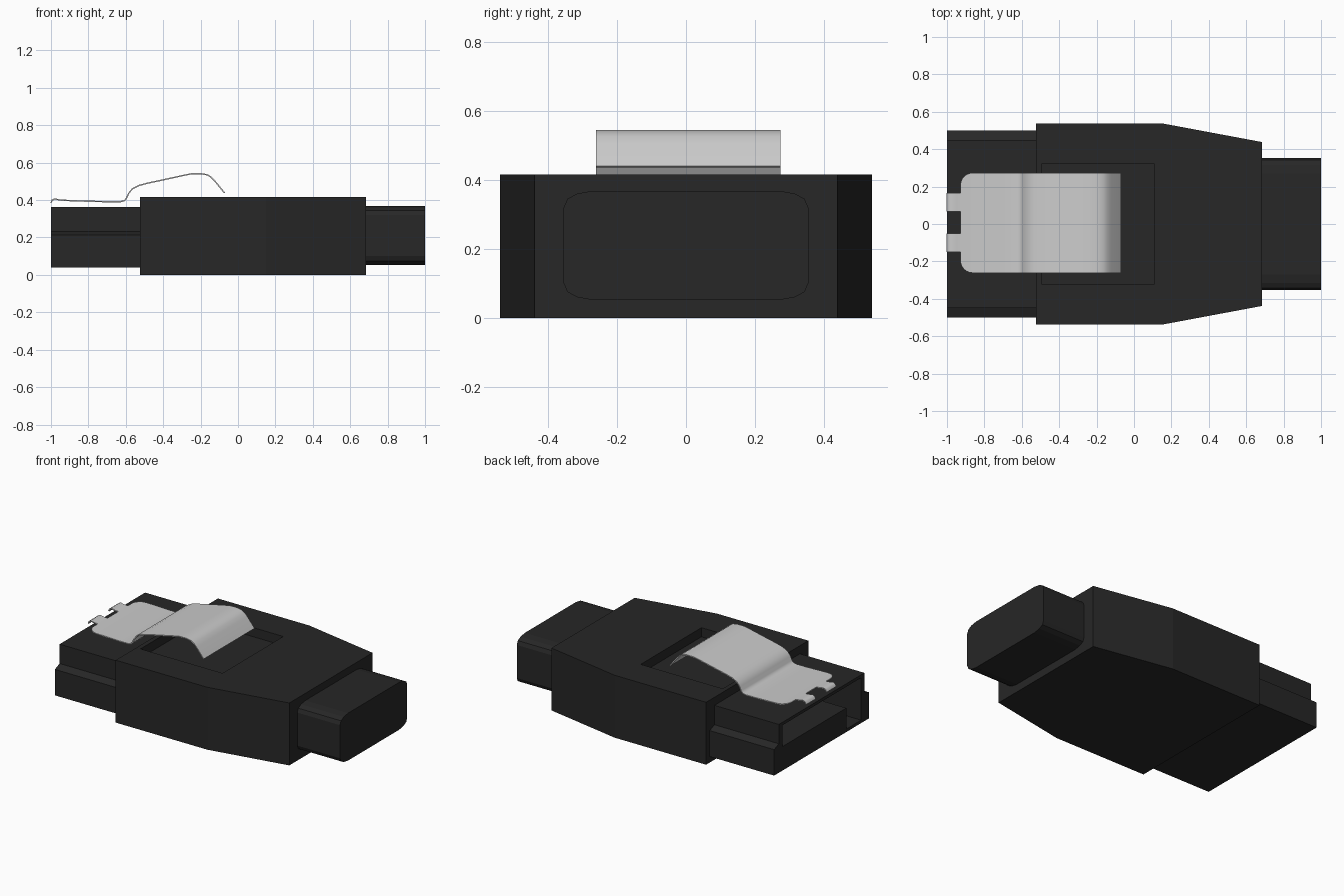
import bpy, bmesh, math
from mathutils import Vector

if "Cube" in bpy.data.objects:
    bpy.data.objects.remove(bpy.data.objects["Cube"])

black = bpy.data.materials.new("black_plastic")
black.diffuse_color = (0.02, 0.02, 0.02, 1)
black.use_nodes = True
black.node_tree.nodes["Principled BSDF"].inputs["Base Color"].default_value = black.diffuse_color


def finish(bm, name, mat=None):
    bmesh.ops.recalc_face_normals(bm, faces=bm.faces)
    me = bpy.data.meshes.new(name)
    bm.to_mesh(me)
    bm.free()
    ob = bpy.data.objects.new(name, me)
    bpy.context.collection.objects.link(ob)
    if mat:
        me.materials.append(mat)
    return ob


def prism(name, points, offset, mat=None):
    """Extrude a closed polygon of 3D points along an offset vector."""
    bm = bmesh.new()
    face = bm.faces.new([bm.verts.new(p) for p in points])
    ext = bmesh.ops.extrude_face_region(bm, geom=[face])
    verts = [v for v in ext["geom"] if isinstance(v, bmesh.types.BMVert)]
    bmesh.ops.translate(bm, verts=verts, vec=Vector(offset))
    return finish(bm, name, mat)


def box(name, x, y, z):
    pts = [(x[0], y[0], z[0]), (x[1], y[0], z[0]), (x[1], y[1], z[0]), (x[0], y[1], z[0])]
    return prism(name, pts, (0, 0, z[1] - z[0]), black)


def cut(target, x, y, z):
    """Subtract a box from the target."""
    cutter = box("cutter", x, y, z)
    cutter.hide_render = True
    mod = target.modifiers.new("cut", "BOOLEAN")
    mod.operation, mod.solver, mod.object = "DIFFERENCE", "EXACT", cutter
    bpy.context.view_layer.objects.active = target
    bpy.ops.object.modifier_apply(modifier=mod.name)
    bpy.data.objects.remove(cutter)


def mirrored(half):
    """Complete a half outline (u > 0) with its mirror image."""
    return half + [(-u, v) for u, v in reversed(half)]


# tapered housing with a shallow pocket on top
plan = [(-0.525, 0.538), (0.15, 0.538), (0.685, 0.438)]
outline = plan + [(x, -y) for x, y in reversed(plan)]
housing = prism("housing", [(x, y, 0) for x, y in outline], (0, 0, 0.416), black)
cut(housing, (-0.495, 0.11), (-0.32, 0.32), (0.355, 0.5))

# stepped plug with a socket in its end
section = mirrored([(0.5, 0.04), (0.5, 0.213), (0.45, 0.233), (0.45, 0.362)])
plug = prism("plug", [(-1, y, z) for y, z in section], (0.476, 0, 0), black)
cut(plug, (-1.1, -0.56), (-0.415, 0.41), (0.2, 0.342))
cut(plug, (-1.1, -0.56), (-0.415, -0.26), (0.06, 0.3))

# rear boot with rounded corners
section = mirrored([(0.27, 0.052), (0.315, 0.06), (0.343, 0.075), (0.354, 0.1),
                    (0.354, 0.32), (0.343, 0.345), (0.315, 0.36), (0.27, 0.368)])
boot = prism("rear_boot", [(0.68, y, z) for y, z in section], (0.32, 0, 0), black)

# bent spring latch
PROFILE = [(-1, 0.385), (-0.993, 0.4), (-0.98, 0.406), (-0.95, 0.4), (-0.88, 0.396),
           (-0.7, 0.391), (-0.63, 0.391), (-0.608, 0.396), (-0.596, 0.41), (-0.585, 0.435),
           (-0.565, 0.46), (-0.53, 0.478), (-0.48, 0.491), (-0.4, 0.508), (-0.3, 0.53),
           (-0.25, 0.54), (-0.2, 0.541), (-0.165, 0.535), (-0.145, 0.523), (-0.125, 0.503),
           (-0.072, 0.438)]


def height(x):
    for (x0, z0), (x1, z1) in zip(PROFILE, PROFILE[1:]):
        if x <= x1:
            return z0 + (z1 - z0) * (x - x0) / (x1 - x0)
    return PROFILE[-1][1]


def ribbon(name, xs, centre, half_width):
    """Thin sheet following the latch profile."""
    bm = bmesh.new()
    rows = [[bm.verts.new((x, centre + s * half_width(x), height(x))) for s in (-1, 1)] for x in xs]
    for a, b in zip(rows, rows[1:]):
        bm.faces.new((a[0], b[0], b[1], a[1]))
    ob = finish(bm, name)
    mod = ob.modifiers.new("thickness", "SOLIDIFY")
    mod.thickness, mod.offset = 0.007, 0
    bpy.ops.object.select_all(action="DESELECT")
    ob.select_set(True)
    bpy.context.view_layer.objects.active = ob
    bpy.ops.object.modifier_apply(modifier=mod.name)
    bpy.ops.object.shade_smooth_by_angle(angle=math.radians(40))
    return ob


START, R, HALF = -0.928, 0.065, 0.267


def latch_half(x):
    d = max(0, R - (x - START))
    return HALF - R + math.sqrt(max(0, R * R - d * d))


corner = [START + R * (1 - math.cos(math.radians(a))) for a in range(0, 91, 15)]
ribbon("spring_latch", corner + [x for x, z in PROFILE if x > -0.85], 0.006, latch_half)
for i, y in enumerate((-0.1, 0.116)):
    ribbon(f"latch_tab_{i + 1}", [x for x, z in PROFILE if x < -0.94] + [START + 0.004],
           y, lambda x: 0.05)
